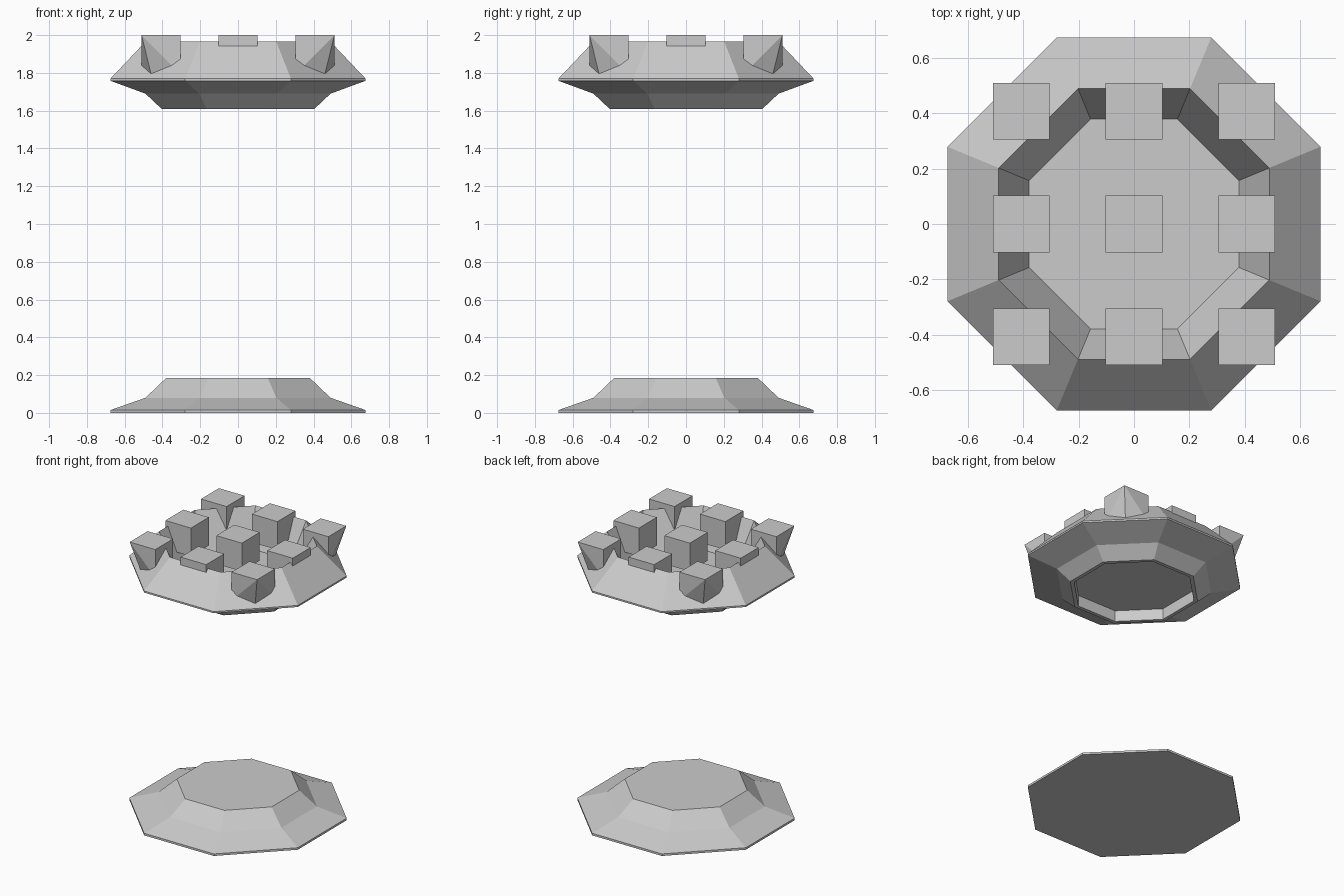
import bpy, bmesh
from math import cos, sin, pi

if "Cube" in bpy.data.objects:
    bpy.data.objects.remove(bpy.data.objects["Cube"])

SIDES = 8
TOP_Z = 2.0
PEG = 0.205      # peg width and height
STEP = 0.408     # spacing of the peg grid
TUCK = 0.05      # how far the corner pegs' outer bottom point is pulled in


def finish(bm, name):
    bmesh.ops.recalc_face_normals(bm, faces=bm.faces)
    mesh = bpy.data.meshes.new(name)
    bm.to_mesh(mesh)
    bm.free()
    obj = bpy.data.objects.new(name, mesh)
    bpy.context.collection.objects.link(obj)
    return obj


def octagon_stack(name, profile):
    """Skin octagons given as (flat-side distance, z), capped at both ends."""
    bm = bmesh.new()
    rings = []
    for apothem, z in profile:
        r = apothem / cos(pi / SIDES)
        rings.append([bm.verts.new((r * cos(a), r * sin(a), z))
                      for a in (2 * pi * (i + 0.5) / SIDES for i in range(SIDES))])
    for lower, upper in zip(rings, rings[1:]):
        for i in range(SIDES):
            j = (i + 1) % SIDES
            bm.faces.new((lower[i], lower[j], upper[j], upper[i]))
    bm.faces.new(rings[0])
    bm.faces.new(rings[-1])
    return finish(bm, name)


def peg(name, ix, iy):
    """Small cube; corner ones have the outer bottom point tucked inwards."""
    bm = bmesh.new()
    h = PEG / 2
    for sx in (-1, 1):
        for sy in (-1, 1):
            for z in (TOP_Z - PEG, TOP_Z):
                x, y = ix * STEP + sx * h, iy * STEP + sy * h
                if sx == ix and sy == iy and z < TOP_Z:
                    x -= sx * TUCK
                    y -= sy * TUCK
                bm.verts.new((x, y, z))
    bmesh.ops.convex_hull(bm, input=bm.verts)
    bmesh.ops.dissolve_limit(bm, angle_limit=0.01, verts=bm.verts, edges=bm.edges)
    return finish(bm, name)


# Stepped base plate on the ground
octagon_stack("base_plate", [(0.675, 0), (0.675, 0.015), (0.49, 0.08), (0.38, 0.185)])

# Floating bowl: from the underside recess, around the flange, to the inner floor
octagon_stack("upper_bowl", [
    (0.38, 1.69), (0.38, 1.61), (0.405, 1.61), (0.49, 1.69),
    (0.675, 1.758), (0.675, 1.77), (0.49, 1.965), (0.38, 1.705)])

# Three by three grid of pegs on the bowl
for ix in (-1, 0, 1):
    for iy in (-1, 0, 1):
        peg(f"peg_{ix + 1}_{iy + 1}", ix, iy)
